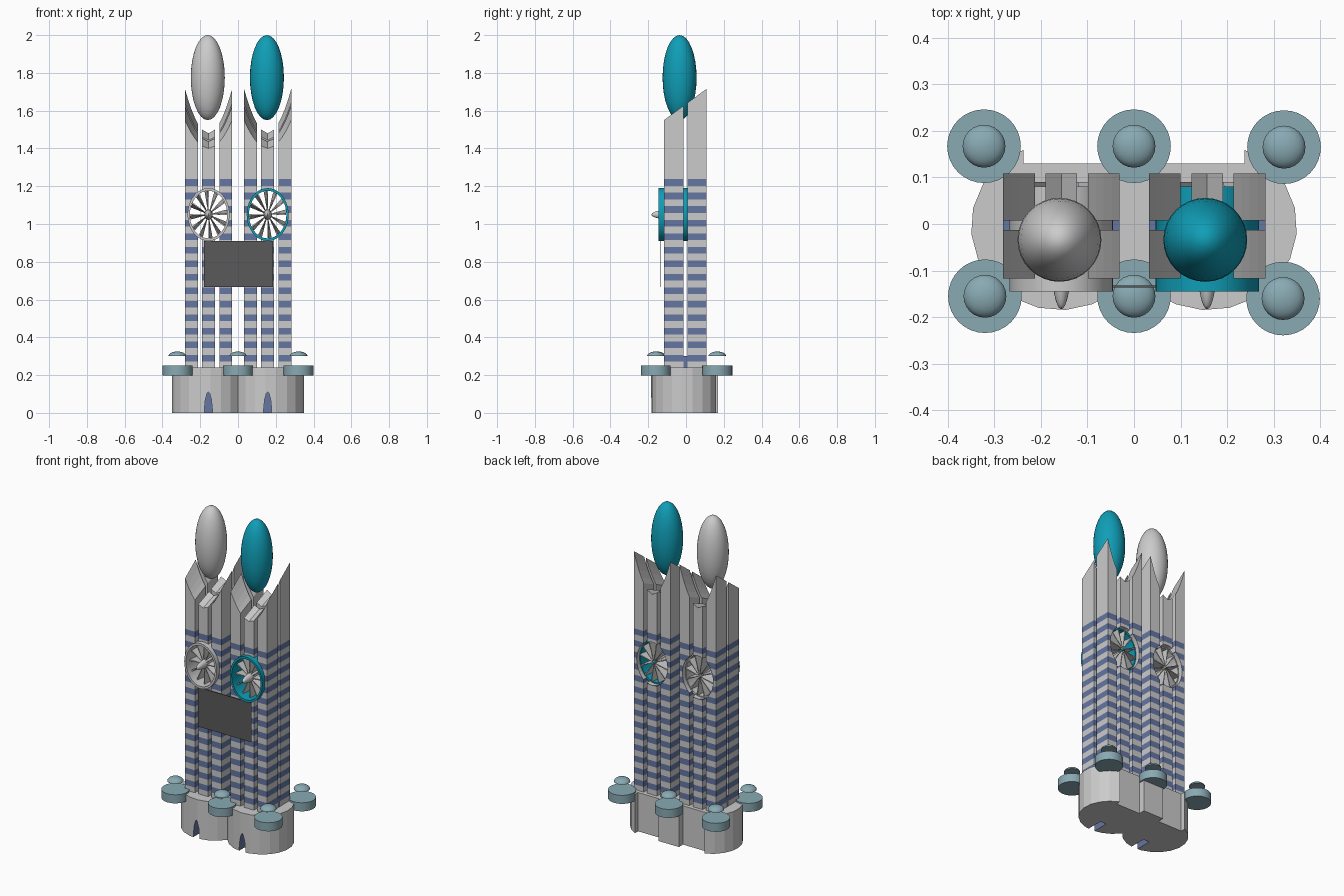
import bpy, bmesh, math
from mathutils import Vector, Matrix

if "Cube" in bpy.data.objects:
    bpy.data.objects.remove(bpy.data.objects["Cube"])


def material(name, r, g, b):
    m = bpy.data.materials.new(name)
    m.diffuse_color = (r, g, b, 1)
    m.use_nodes = True
    m.node_tree.nodes["Principled BSDF"].inputs["Base Color"].default_value = m.diffuse_color
    return m


GREY = material("concrete", 0.62, 0.62, 0.62)
BLUE = material("window_blue", 0.13, 0.18, 0.36)
TEAL = material("teal", 0.005, 0.34, 0.47)
PAD = material("pad_blue", 0.25, 0.40, 0.45)
DARK = material("screen_dark", 0.1, 0.1, 0.105)


def finish(bm, name, mats=(), smooth=False):
    bmesh.ops.recalc_face_normals(bm, faces=bm.faces[:])
    me = bpy.data.meshes.new(name)
    bm.to_mesh(me)
    bm.free()
    for m in mats:
        me.materials.append(m)
    ob = bpy.data.objects.new(name, me)
    bpy.context.collection.objects.link(ob)
    if smooth:
        bpy.ops.object.select_all(action='DESELECT')
        ob.select_set(True)
        bpy.context.view_layer.objects.active = ob
        bpy.ops.object.shade_smooth_by_angle(angle=math.radians(35))
    return ob


def bridge(bm, a, b, caps=True):
    """Closed solid between two matching loops of points."""
    va, vb = [bm.verts.new(p) for p in a], [bm.verts.new(p) for p in b]
    n = len(va)
    for i in range(n):
        j = (i + 1) % n
        bm.faces.new((va[i], va[j], vb[j], vb[i]))
    if caps:
        bm.faces.new(va[::-1])
        bm.faces.new(vb)


def box(bm, x0, x1, y0, y1, z0, z1):
    q = [(x0, y0), (x1, y0), (x1, y1), (x0, y1)]
    bridge(bm, [(x, y, z0) for x, y in q], [(x, y, z1) for x, y in q])


def cut(ob, cutter):
    mod = ob.modifiers.new("cut", 'BOOLEAN')
    mod.operation, mod.solver, mod.object = 'DIFFERENCE', 'EXACT', cutter
    cutter.hide_render = True
    bpy.context.view_layer.objects.active = ob
    bpy.ops.object.modifier_apply(modifier=mod.name)
    bpy.data.objects.remove(cutter)


def ellipse(cx, y, cz, rx, rz, n=40):
    return [(cx + rx * math.cos(2 * math.pi * i / n), y,
             cz + rz * math.sin(2 * math.pi * i / n)) for i in range(n)]


def ellipsoid(name, centre, radii, mats=(), seg=32, rings=16):
    bm = bmesh.new()
    bmesh.ops.create_uvsphere(bm, u_segments=seg, v_segments=rings, radius=1)
    bm.transform(Matrix.Translation(centre) @ Matrix.Diagonal((*radii, 1)))
    return finish(bm, name, mats, True)


# Base: two fused faceted lobes with recesses in the back wall
half = []
for i in range(13):
    a = math.radians(-147.4 + i * (66 + 147.4) / 12)
    half.append((0.16 + 0.19 * math.cos(a), -0.005 + 0.18 * math.sin(a)))
half[0] = (0, half[0][1])
half += [(0.237, 0.13), (0.07, 0.13), (0.07, 0.17)]
outline = half + [(-x, y) for x, y in half[:0:-1]]
bm = bmesh.new()
bridge(bm, [(x, y, 0) for x, y in outline], [(x, y, 0.24) for x, y in outline])
base = finish(bm, "base", (GREY, BLUE))

# Pointed door arches cut into the base, blue inside
bm = bmesh.new()
arch = [(-0.021, -0.05), (0.021, -0.05), (0.021, 0.02), (0.016, 0.07),
        (0.007, 0.103), (0, 0.112), (-0.007, 0.103), (-0.016, 0.07), (-0.021, 0.02)]
for cx in (-0.157, 0.157):
    bridge(bm, [(cx + x, -0.3, z) for x, z in arch], [(cx + x, -0.08, z) for x, z in arch])
for f in bm.faces:
    f.material_index = 1
cut(base, finish(bm, "door_cutter", (GREY, BLUE)))

# Landing pads around the base with a floating dome above each
for i, (px, py) in enumerate([(-0.322, 0.167), (0, 0.167), (0.322, 0.165),
                              (-0.32, -0.155), (0, -0.155), (0.32, -0.16)]):
    bm = bmesh.new()
    ring = [(px + 0.079 * math.cos(k * math.pi / 16), py + 0.079 * math.sin(k * math.pi / 16))
            for k in range(32)]
    bridge(bm, [(x, y, 0.197) for x, y in ring], [(x, y, 0.25) for x, y in ring])
    finish(bm, f"pad_{i}", (PAD,), True)
    bm = bmesh.new()
    bmesh.ops.create_uvsphere(bm, u_segments=24, v_segments=12, radius=1)
    bmesh.ops.bisect_plane(bm, geom=bm.verts[:] + bm.edges[:] + bm.faces[:], dist=1e-4,
                           plane_co=(0, 0, 0), plane_no=(0, 0, 1), clear_inner=True)
    bmesh.ops.holes_fill(bm, edges=[e for e in bm.edges if e.is_boundary])
    bm.transform(Matrix.Translation((px, py, 0.3)) @ Matrix.Diagonal((0.046, 0.046, 0.025, 1)))
    finish(bm, f"pad_dome_{i}", (PAD,), True)

BAND_TOP, PITCH, BANDS = 1.237, 0.0715, 14
FAN_Z = 1.05


def roof(d, t):
    """Cup-shaped roof height at distance d from the tower axis; t = 0 front, 1 back."""
    u = (abs(d) / 0.125) ** 1.9
    return (1.40 + 0.15 * u) * (1 - t) + (1.48 + 0.235 * u) * t


def tower(name, cx, mats):
    # Six striped columns in two rows
    bm = bmesh.new()
    for x0, x1, n in ((-0.125, -0.057, 4), (-0.034, 0.034, 2), (0.057, 0.125, 4)):
        xs = [x1 + (x0 - x1) * i / n for i in range(n + 1)]
        for y0, y1 in ((-0.117, -0.013), (0.007, 0.108)):
            loops = []
            for y in (y0, y1):
                t = (y + 0.117) / 0.225
                loops.append([(cx + x0, y, 0.235), (cx + x1, y, 0.235)]
                             + [(cx + x, y, roof(x, t)) for x in xs])
            bridge(bm, *loops)
    for k in range(2 * BANDS):
        bmesh.ops.bisect_plane(bm, geom=bm.verts[:] + bm.edges[:] + bm.faces[:], dist=1e-5,
                               plane_co=(0, 0, BAND_TOP - k * PITCH / 2), plane_no=(0, 0, 1))
    for f in bm.faces:
        s = (BAND_TOP - f.calc_center_bounds().z) / (PITCH / 2)
        f.material_index = 1 if s > 0 and int(s) % 2 == 0 else 0
    columns = finish(bm, name + "_columns", (GREY, BLUE))
    bm = bmesh.new()
    bridge(bm, ellipse(cx, -0.3, FAN_Z, 0.105, 0.133), ellipse(cx, 0.3, FAN_Z, 0.105, 0.133))
    cut(columns, finish(bm, "bore_cutter", (GREY, BLUE)))

    # Low blocks tying front and back columns together
    bm = bmesh.new()
    for dx in (-0.091, 0, 0.091):
        box(bm, cx + dx - 0.034, cx + dx + 0.034, -0.013, 0.007, 0.235, 0.30)
    finish(bm, name + "_column_ties", (BLUE,))

    # Oval fan duct
    bm = bmesh.new()
    loops = [ellipse(cx, y, FAN_Z, rx, rz) for y, rx, rz in
             ((-0.145, 0.111, 0.14), (0.08, 0.111, 0.14), (0.08, 0.099, 0.126), (-0.145, 0.099, 0.126))]
    for i in range(4):
        bridge(bm, loops[i], loops[(i + 1) % 4], caps=False)
    bmesh.ops.remove_doubles(bm, verts=bm.verts[:], dist=1e-5)
    finish(bm, name + "_fan_duct", mats, True)

    # Twisted fan blades and pointed hub
    bm = bmesh.new()
    for k in range(12):
        a = k * math.pi / 6 + 0.1
        loops = []
        for y, tw in ((-0.11, -0.08), (0.09, 0.08)):
            loop = []
            for r, da in ((0.1, -0.05), (0.98, -0.035), (0.98, 0.035), (0.1, 0.05)):
                b = a + tw + da
                loop.append((cx + 0.1 * r * math.cos(b), y, FAN_Z + 0.127 * r * math.sin(b)))
            loops.append(loop)
        bridge(bm, *loops)
    finish(bm, name + "_fan_blades")
    ellipsoid(name + "_fan_hub", (cx, -0.065, FAN_Z), (0.022, 0.118, 0.028))

    # Egg-shaped finial
    ellipsoid(name + "_finial", (cx - 0.004, -0.034, 1.775), (0.09, 0.09, 0.225), mats)


tower("left_tower", -0.156, ())
tower("right_tower", 0.157, (TEAL,))

# Thin screen hung across both towers
bm = bmesh.new()
box(bm, -0.18, 0.186, -0.136, -0.132, 0.667, 0.91)
finish(bm, "screen", (DARK,))
